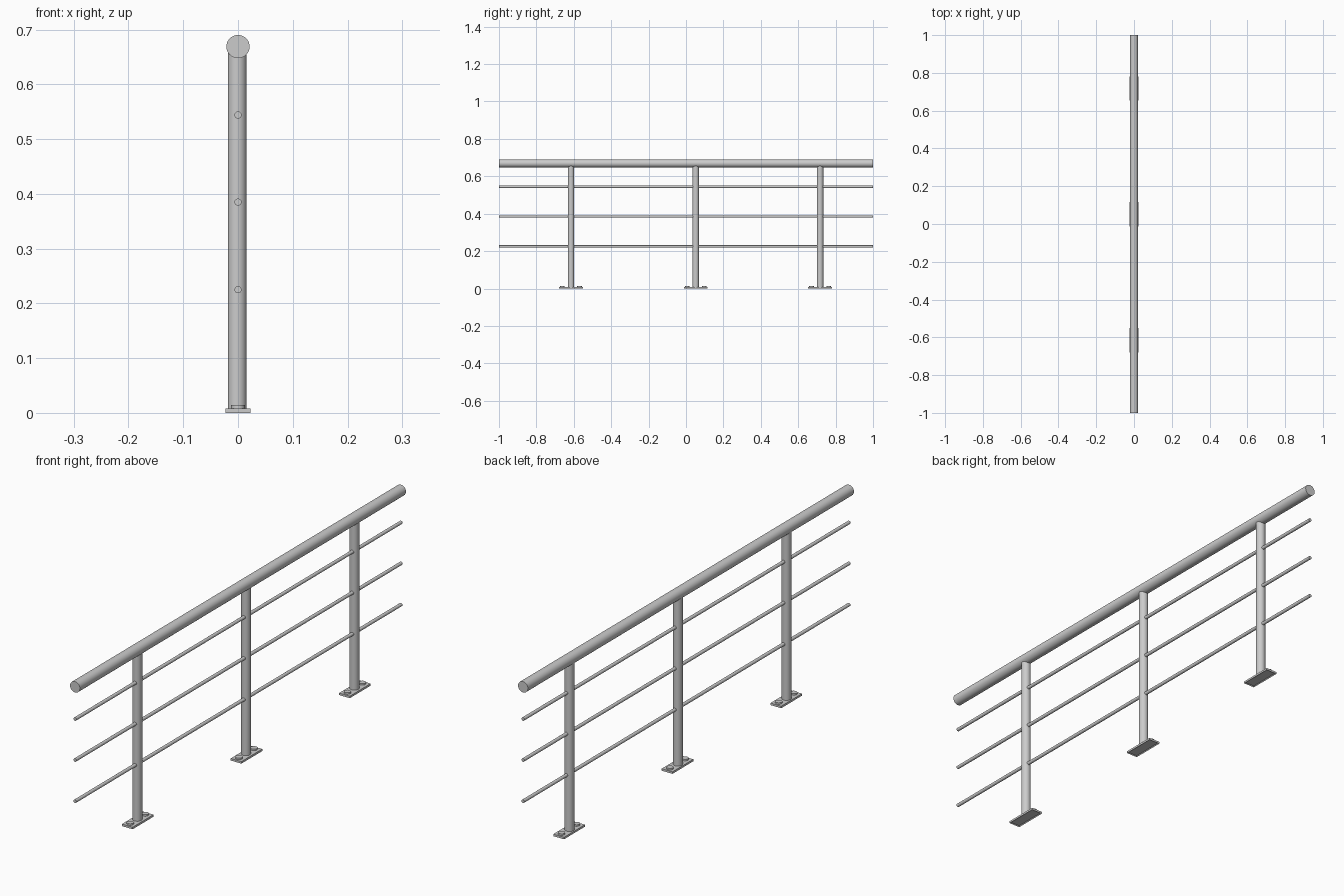
import bpy, bmesh, math
from mathutils import Matrix

if "Cube" in bpy.data.objects:
    bpy.data.objects.remove(bpy.data.objects["Cube"])


def cylinder(name, radius, length, loc, along_y=False, sides=32):
    bm = bmesh.new()
    bmesh.ops.create_cone(bm, cap_ends=True, segments=sides, radius1=radius,
                          radius2=radius, depth=length)
    if along_y:
        bmesh.ops.rotate(bm, verts=bm.verts, matrix=Matrix.Rotation(math.pi / 2, 3, 'X'))
    return finish(bm, name, loc)


def finish(bm, name, loc):
    mesh = bpy.data.meshes.new(name)
    bm.to_mesh(mesh)
    bm.free()
    obj = bpy.data.objects.new(name, mesh)
    obj.location = loc
    bpy.context.collection.objects.link(obj)
    bpy.ops.object.select_all(action='DESELECT')
    obj.select_set(True)
    bpy.context.view_layer.objects.active = obj
    bpy.ops.object.shade_smooth_by_angle(angle=math.radians(35))
    return obj


def base_plate(name, loc):
    bm = bmesh.new()
    bmesh.ops.create_cube(bm, size=1)
    bmesh.ops.scale(bm, vec=(0.046, 0.128, 0.008), verts=bm.verts)
    # shallow recess underneath
    bm.normal_update()
    under = [f for f in bm.faces if f.normal.z < -0.9]
    bmesh.ops.inset_region(bm, faces=under, thickness=0.005)
    bmesh.ops.translate(bm, vec=(0, 0, 0.003), verts=under[0].verts)
    return finish(bm, name, loc)


# handrail
cylinder("handrail", 0.0212, 2.0, (0, 0, 0.669), along_y=True, sides=48)

# thin infill rods
for i, z in enumerate((0.225, 0.385, 0.544)):
    cylinder(f"infill_rod_{i + 1}", 0.0065, 2.0, (0, 0, z), along_y=True, sides=24)

# posts with base plates and bolt heads
bottom, top = 0.008, 0.66
for i, y in enumerate((-0.615, 0.052, 0.717)):
    cylinder(f"post_{i + 1}", 0.0172, top - bottom, (-0.0015, y, (top + bottom) / 2))
    base_plate(f"base_plate_{i + 1}", (0, y, 0.004))
    for side, tag in ((-1, "a"), (1, "b")):
        cylinder(f"bolt_head_{i + 1}{tag}", 0.0125, 0.006,
                 (0, y + side * 0.046, 0.011), sides=24)
